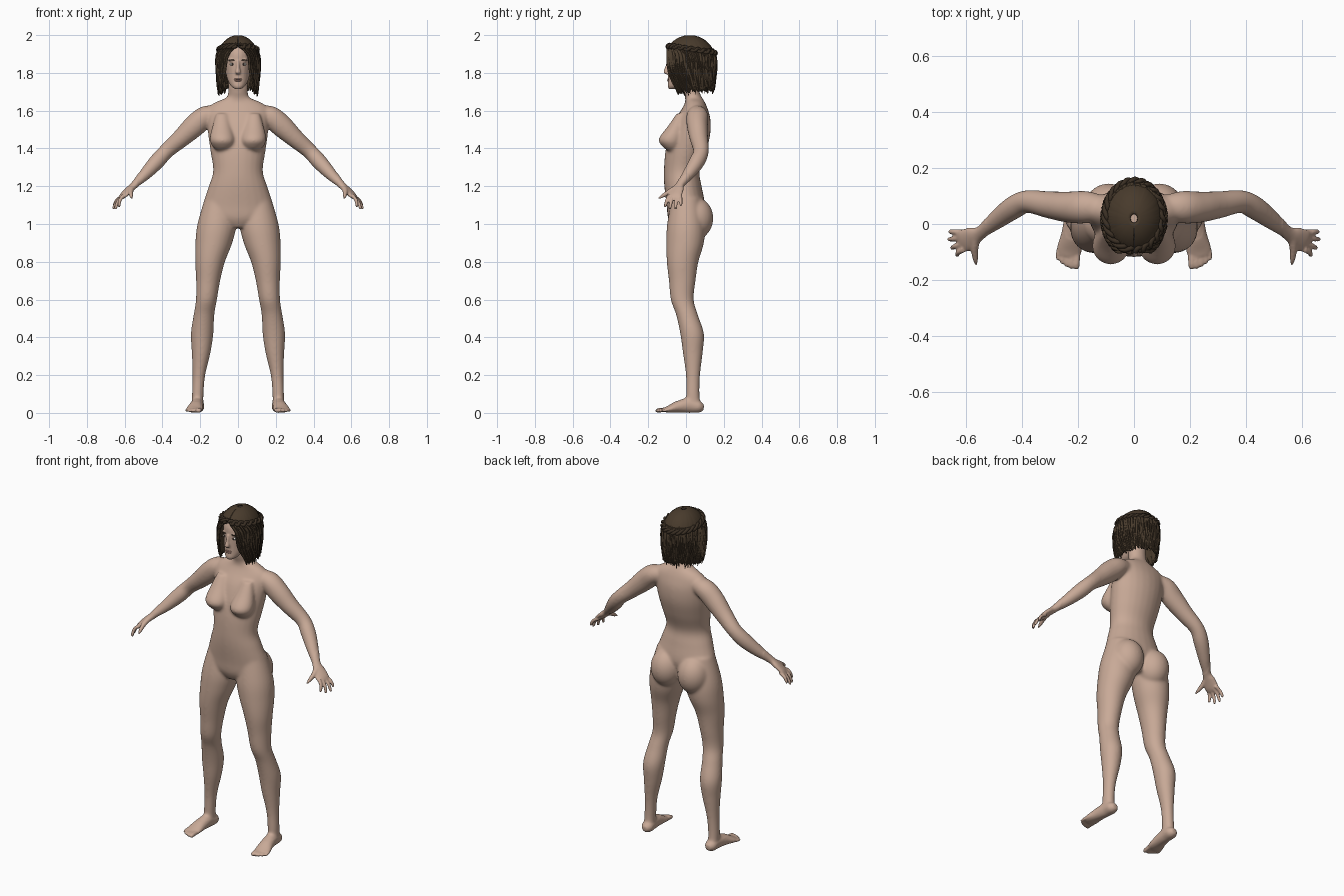
import bpy, bmesh, math, random
from math import sin, cos, pi, radians
from mathutils import Vector, Matrix

random.seed(4)
cube = bpy.data.objects.get("Cube")
if cube:
    bpy.data.objects.remove(cube, do_unlink=True)


def material(name, rgb):
    m = bpy.data.materials.new(name)
    m.use_nodes = True
    m.diffuse_color = (*rgb, 1)
    bsdf = next(n for n in m.node_tree.nodes if n.type == 'BSDF_PRINCIPLED')
    bsdf.inputs["Base Color"].default_value = (*rgb, 1)
    bsdf.inputs["Roughness"].default_value = 0.7
    return m


SKIN = material("skin", (0.58, 0.40, 0.31))
HAIR = material("brown hair", (0.065, 0.043, 0.025))
DARK = material("dark hair", (0.042, 0.028, 0.017))
LIPS = material("lips", (0.46, 0.26, 0.21))
WHITE = material("eye white", (0.7, 0.68, 0.64))
IRIS = material("iris", (0.06, 0.04, 0.03))


def finish(bm, name, mat, angle=60):
    bmesh.ops.recalc_face_normals(bm, faces=bm.faces)
    me = bpy.data.meshes.new(name)
    bm.to_mesh(me)
    bm.free()
    me.materials.append(mat)
    ob = bpy.data.objects.new(name, me)
    bpy.context.collection.objects.link(ob)
    bpy.ops.object.select_all(action='DESELECT')
    ob.select_set(True)
    bpy.context.view_layer.objects.active = ob
    bpy.ops.object.shade_smooth_by_angle(angle=radians(angle))
    return ob


def spline(keys, steps):
    k = [Vector(p) for p in keys]
    out = []
    for i in range(len(k) - 1):
        a, b, c, d = k[max(i - 1, 0)], k[i], k[i + 1], k[min(i + 2, len(k) - 1)]
        for j in range(steps):
            t = j / steps
            out.append(b + (c - a) * (t / 2) + (a * 2 - b * 5 + c * 4 - d) * (t * t / 2)
                       + (b * 3 - a - c * 3 + d) * (t ** 3 / 2))
    return out + [k[-1]]


# Loft through keys (x, y, z, width, depth); rings lie flat or follow the path
def loft(bm, keys, along=False, pair=False, seg=24, steps=5):
    pts = spline(keys, steps)
    for s in (1, -1) if pair else (1,):
        rings = []
        for i, p in enumerate(pts):
            u, v = Vector((1, 0, 0)), Vector((0, 1, 0))
            if along:
                t = (pts[min(i + 1, len(pts) - 1)] - pts[max(i - 1, 0)])[:3]
                u = Vector(t).cross((0, 0, 1)).normalized()
                v = u.cross(Vector(t)).normalized()
            ring = []
            for j in range(seg):
                a = 2 * pi * j / seg
                co = Vector(p[:3]) + u * cos(a) * p[3] + v * sin(a) * p[4]
                co.x *= s
                ring.append(bm.verts.new(co))
            rings.append(ring)
        for r, q in zip(rings, rings[1:]):
            for j in range(seg):
                n = (j + 1) % seg
                bm.faces.new((r[j], r[n], q[n], q[j]))
        bm.faces.new(rings[0][::-1])
        bm.faces.new(rings[-1])


def ball(bm, center, size, pair=True):
    for s in (1, -1) if pair else (1,):
        m = Matrix.Translation((center[0] * s, *center[1:])) @ Matrix.Diagonal((*size, 1))
        bmesh.ops.create_uvsphere(bm, u_segments=24, v_segments=16, radius=1, matrix=m)


body = bmesh.new()

# Torso and neck, from (height, front, back, half width)
torso = [(0.98, -.07, .07, .06), (1.03, -.095, .08, .17), (1.1, -.103, .10, .185),
         (1.2, -.115, .083, .155), (1.28, -.117, .072, .132), (1.38, -.11, .105, .145),
         (1.47, -.09, .128, .158), (1.55, -.06, .13, .165), (1.61, -.022, .115, .165),
         (1.645, -.005, .10, .12), (1.67, -.005, .085, .062), (1.71, -.015, .07, .052),
         (1.8, -.02, .07, .052)]
loft(body, [(0, (f + b) / 2, z, w, (b - f) / 2) for z, f, b, w in torso])
loft(body, [(.085, -.03, 1.585, .03, .02), (.085, -.05, 1.52, .05, .045),
            (.083, -.079, 1.45, .067, .066), (.08, -.075, 1.41, .055, .05),
            (.08, -.07, 1.387, .03, .025)], pair=True)
ball(body, (.09, .053, 1.03), (.09, .092, .11))

# Legs
loft(body, [(.10, 0, 1.14, .075, .075), (.112, 0, 1.0, .103, .10), (.128, -.005, .9, .098, .10),
            (.148, -.018, .8, .079, .084), (.158, -.02, .7, .064, .071), (.167, -.02, .6, .056, .061),
            (.18, .005, .52, .055, .058), (.19, .032, .42, .06, .063), (.195, .036, .32, .05, .053),
            (.207, .037, .2, .034, .038), (.213, .036, .1, .031, .036), (.213, .04, .03, .03, .04)],
     pair=True)

# Feet and toes
loft(body, [(.212, .094, .03, .015, .015), (.212, .07, .032, .033, .031), (.215, .02, .041, .034, .041),
            (.222, -.04, .033, .038, .032), (.23, -.09, .02, .045, .019), (.234, -.115, .016, .036, .012)],
     along=True, pair=True)
for i in range(5):
    x, r = .202 + .0165 * i, .0125 - .0012 * i
    y = -.152 + .002 * i * i
    loft(body, [(x, -.09, .018, r, r), (x + .003, y + .02, .015, r, r),
                (x + .004, y, .012, r, r * .9), (x + .004, y - .01, .011, r * .4, r * .4)],
         along=True, pair=True, seg=12)

# Arms and palms
loft(body, [(.10, .06, 1.585, .04, .04), (.17, .06, 1.57, .058, .056), (.23, .06, 1.52, .056, .06),
            (.30, .068, 1.455, .049, .05), (.38, .08, 1.385, .041, .041), (.43, .058, 1.33, .042, .042),
            (.49, .014, 1.265, .034, .033), (.545, -.03, 1.21, .024, .02), (.575, -.046, 1.182, .036, .017),
            (.605, -.06, 1.153, .041, .014), (.62, -.066, 1.138, .034, .009)], along=True, pair=True)

# Fingers and thumbs
tips = [(.632, -.112, 1.09), (.652, -.087, 1.078), (.663, -.055, 1.08), (.66, -.027, 1.098)]
for i, tip in enumerate(tips):
    a, b = Vector((.607, -.091 + .0205 * i, 1.15)), Vector(tip)
    mid = a.lerp(b, .5) + Vector((.006, 0, .005))
    loft(body, [(*a, .010, .010), (*mid, .0095, .0095), (*a.lerp(b, .92), .008, .008), (*b, .003, .003)],
         along=True, pair=True, seg=12)
loft(body, [(.56, -.045, 1.195, .018, .016), (.568, -.085, 1.172, .014, .014),
            (.565, -.125, 1.148, .010, .010), (.562, -.146, 1.135, .004, .004)],
     along=True, pair=True, seg=12)

# Head, nose, brow ridge and ears
loft(body, [(0, -.075, 1.715, .018, .016), (0, -.056, 1.73, .037, .041), (0, -.031, 1.76, .054, .064),
            (0, 0, 1.8, .065, .095), (0, .01, 1.85, .073, .104), (0, .015, 1.9, .075, .107),
            (0, .02, 1.94, .068, .095), (0, .02, 1.97, .048, .066), (0, .02, 1.985, .015, .02)])
loft(body, [(0, -.088, 1.865, .010, .012), (0, -.098, 1.83, .009, .013),
            (0, -.103, 1.803, .015, .017), (0, -.097, 1.793, .009, .009)], seg=16)
ball(body, (.03, -.078, 1.868), (.024, .012, .006))
ball(body, (.074, .01, 1.83), (.008, .018, .03))

# Fuse the parts, then blend the joins while keeping fingers, toes and face crisp
skin = finish(body, "body", SKIN)
remesh = skin.modifiers.new("fuse", 'REMESH')
remesh.mode, remesh.voxel_size = 'VOXEL', 0.005
fused = bpy.data.meshes.new_from_object(skin.evaluated_get(bpy.context.evaluated_depsgraph_get()))
skin.modifiers.clear()
skin.data = fused
bm = bmesh.new()
bm.from_mesh(fused)
soft = [v for v in bm.verts if abs(v.co.x) < .53 and .06 < v.co.z < 1.71]
for verts, count in ((list(bm.verts), 2), (soft, 18)):
    for _ in range(count):
        bmesh.ops.smooth_vert(bm, verts=verts, factor=.5, use_axis_x=True, use_axis_y=True, use_axis_z=True)
for f in bm.faces:
    f.smooth = True
    f.material_index = 0
bm.to_mesh(fused)
bm.free()

# Eyes, irises, brows and lips
for name, mat, center, size, pair in (
        ("eyes", WHITE, (.03, -.079, 1.846), (.014, .011, .007), True),
        ("irises", IRIS, (.03, -.086, 1.846), (.006, .0055, .006), True),
        ("eyebrows", DARK, (.031, -.084, 1.868), (.02, .009, .003), True),
        ("upper_lip", LIPS, (0, -.092, 1.767), (.021, .008, .004), False),
        ("lower_lip", LIPS, (0, -.091, 1.759), (.018, .009, .005), False)):
    bm = bmesh.new()
    ball(bm, center, size, pair)
    finish(bm, name, mat)


# Hair surface: parted over the face, hanging to the jaw
def hair_point(turn, z, grow=1.0):
    marks = [(2.01, 0), (1.95, 0), (1.9, 26), (1.8, 36), (1.67, 62)]
    gap = marks[-1][1]
    for (za, ga), (zb, gb) in zip(marks, marks[1:]):
        if zb <= z <= za:
            gap = ga + (gb - ga) * (za - z) / (za - zb)
    th = radians(gap + turn * (360 - 2 * gap))
    if z > 1.86:
        k = math.sqrt(max(0, 1 - ((z - 1.86) / .14) ** 2))
    else:
        k = 1 - .9 * max(0, 1.8 - z) ** 1.1
    k *= grow
    return Vector((.112 * k * sin(th), .02 - .137 * k * cos(th), z))


def heights(bottom):
    top = [1.86 + .139 * cos(pi / 2 * i / 9) for i in range(10)]
    return top + [1.86 + (bottom - 1.86) * i / 8 for i in range(1, 9)]


def hem(turn):
    return 1.695 + .02 * sin(pi * turn) + random.uniform(-.012, .012)


# Ridged hair shell
bm = bmesh.new()
cols = []
for c in range(121):
    turn, ridge = c / 120, 1 + (.022 if c % 2 else -.012) * random.uniform(.3, 1)
    cols.append([bm.verts.new(hair_point(turn, z, ridge)) for z in heights(hem(turn))])
for p, q in zip(cols, cols[1:]):
    for i in range(len(p) - 1):
        bm.faces.new((p[i], q[i], q[i + 1], p[i + 1]))
shell = finish(bm, "hair_shell", HAIR)
thick = shell.modifiers.new("thickness", 'SOLIDIFY')
thick.thickness, thick.offset = .008, -1

# Loose locks over the shell
bm = bmesh.new()
for i in range(64):
    turn = (i + random.random() * .6) / 64
    end = hem(turn) - random.uniform(0, .02)
    phase, keys = random.uniform(0, 6), []
    for j in range(8):
        z = 1.93 + (end - 1.93) * j / 7
        wob = .006 * sin(phase + j * 1.1)
        r = .0075 * (1 - .75 * (j / 7) ** 3)
        p = hair_point(min(max(turn + wob, 0), 1), z, 1.01 + 2 * wob)
        keys.append((*p, r, r))
    loft(bm, keys, seg=6, steps=2)
finish(bm, "hair_locks", HAIR)

# Twisted band of hair around the crown
bm = bmesh.new()
for phase in (0, pi):
    keys = []
    for i in range(97):
        turn = i / 96
        w = phase + turn * 2 * pi * 11
        p = hair_point(turn, 1.925 + .018 * cos(2 * pi * turn) + .008 * sin(w), 1.03 + .05 * cos(w))
        keys.append((*p, .009, .009))
    loft(bm, keys, along=True, seg=8, steps=2)
finish(bm, "hair_band", DARK)
